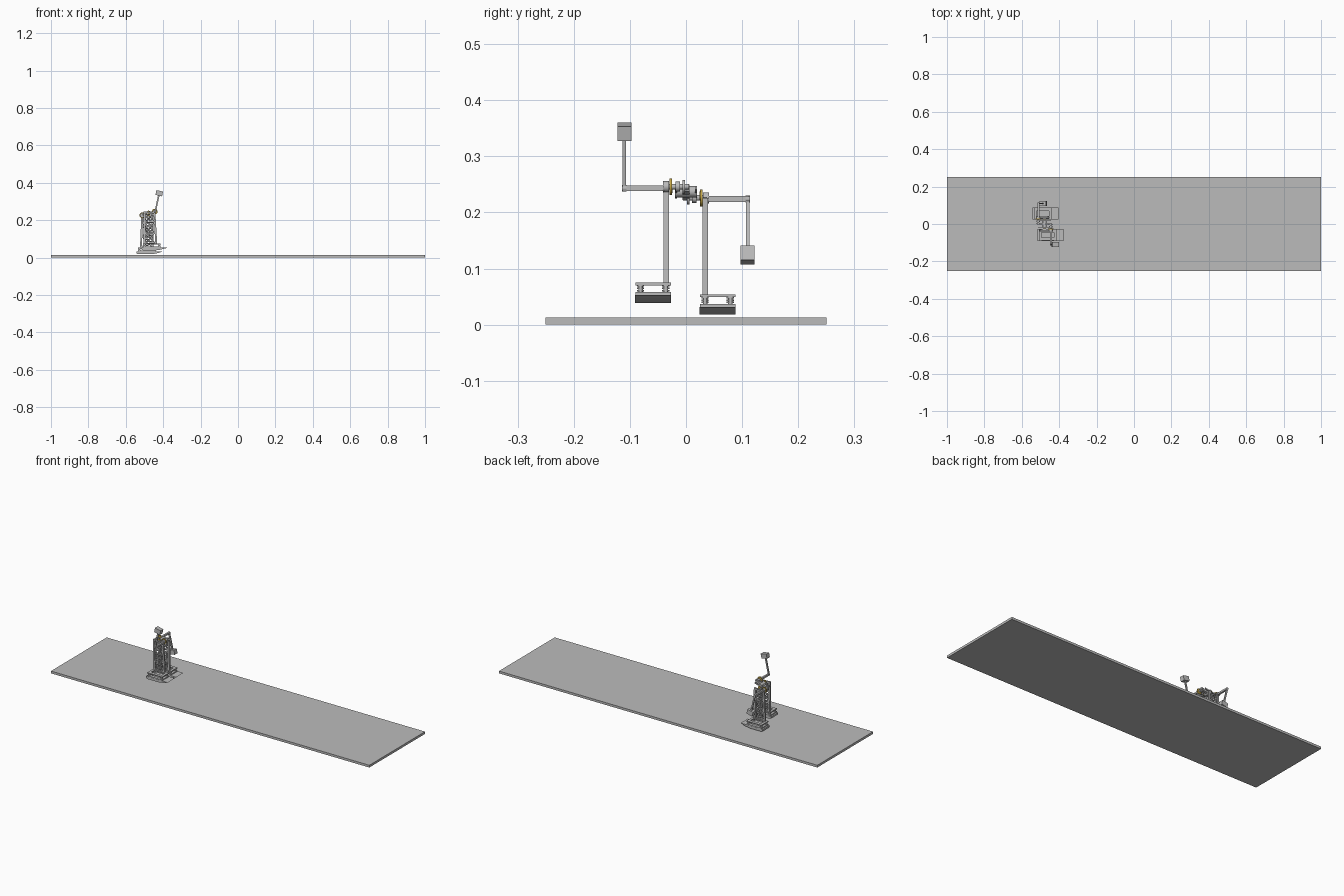
import bpy, bmesh, math
from mathutils import Vector, Matrix

cube = bpy.data.objects.get("Cube")
if cube:
    bpy.data.objects.remove(cube, do_unlink=True)


def material(name, rgb):
    m = bpy.data.materials.new(name)
    m.use_nodes = True
    m.diffuse_color = (*rgb, 1)
    m.node_tree.nodes["Principled BSDF"].inputs["Base Color"].default_value = (*rgb, 1)
    return m


GREY = material("light grey", (0.5, 0.5, 0.5))
GOLD = material("gold", (0.55, 0.38, 0.06))


def finish(name, bm, mat):
    bmesh.ops.recalc_face_normals(bm, faces=bm.faces)
    mesh = bpy.data.meshes.new(name)
    bm.to_mesh(mesh)
    bm.free()
    mesh.materials.append(mat)
    ob = bpy.data.objects.new(name, mesh)
    bpy.context.collection.objects.link(ob)
    return ob


def box(name, centre, size, mat=GREY, tilt=0):
    bm = bmesh.new()
    bmesh.ops.create_cube(bm, size=1)
    m = Matrix.Translation(centre) @ Matrix.Rotation(tilt, 4, 'Y') @ Matrix.Diagonal((*size, 1))
    bmesh.ops.transform(bm, matrix=m, verts=bm.verts)
    return finish(name, bm, mat)


def rod(name, a, b, r, mat=GREY, sides=16):
    a, b = Vector(a), Vector(b)
    bm = bmesh.new()
    bmesh.ops.create_cone(bm, cap_ends=True, segments=sides, radius1=r, radius2=r, depth=(b - a).length)
    turn = (b - a).to_track_quat('Z', 'Y').to_matrix().to_4x4()
    bmesh.ops.transform(bm, matrix=Matrix.Translation((a + b) / 2) @ turn, verts=bm.verts)
    ob = finish(name, bm, mat)
    for p in ob.data.polygons:
        p.use_smooth = len(p.vertices) == 4
    return ob


def bar(name, x1, z1, x2, z2, y, width, depth):
    """Flat bar in the xz plane between two points."""
    dx, dz = x2 - x1, z2 - z1
    return box(name, ((x1 + x2) / 2, y, (z1 + z2) / 2),
               (width, depth, math.hypot(dx, dz)), tilt=math.atan2(dx, dz))


def extrude_profile(name, pts, y1, y2):
    bm = bmesh.new()
    face = bm.faces.new([bm.verts.new((x, y1, z)) for x, z in pts])
    new = bmesh.ops.extrude_face_region(bm, geom=[face])["geom"]
    bmesh.ops.translate(bm, vec=(0, y2 - y1, 0), verts=[v for v in new if isinstance(v, bmesh.types.BMVert)])
    return finish(name, bm, GREY)


def ring(name, x, y, z, outer, inner, depth):
    bm = bmesh.new()
    n = 20
    loops = []
    for r, dy in ((outer, -depth), (outer, depth), (inner, depth), (inner, -depth)):
        loops.append([bm.verts.new((x + r * math.cos(i * math.tau / n), y + dy / 2,
                                    z + r * math.sin(i * math.tau / n))) for i in range(n)])
    for k in range(4):
        a, b = loops[k], loops[(k + 1) % 4]
        for i in range(n):
            j = (i + 1) % n
            bm.faces.new((a[i], a[j], b[j], b[i]))
    return finish(name, bm, GREY)


def foot(side, x, y, z):
    """Sole with upturned toe, spring suspension and ankle frame; x is the heel, z the bottom."""
    w = 0.064
    extrude_profile(side + "_sole",
                    [(x, z + 0.004), (x + 0.008, z), (x + 0.08, z), (x + 0.105, z + 0.004),
                     (x + 0.125, z + 0.009), (x + 0.138, z + 0.014), (x, z + 0.014)],
                    y - w / 2, y + w / 2)
    for level, h in (("lower", 0.0165), ("upper", 0.0335)):
        for s in (-1, 1):
            box(f"{side}_{level}_frame_rail", (x + 0.055, y + s * 0.0225, z + h), (0.095, 0.017, 0.005))
            box(f"{side}_{level}_frame_crossbar", (x + 0.055 + s * 0.04, y, z + h), (0.014, w - 0.001, 0.005))
    for sx in (-1, 1):
        for sy in (-1, 1):
            px, py = x + 0.055 + sx * 0.04, y + sy * 0.0225
            rod(side + "_spring_core", (px, py, z + 0.018), (px, py, z + 0.032), 0.004)
            for k in range(3):
                h = z + 0.0205 + k * 0.0042
                rod(side + "_spring_coil", (px, py, h), (px, py, h + 0.0025), 0.0065)


def leg(side, y, z1, z2, xb, xt):
    """Lattice leg made from two rails, diagonal braces and rings."""
    d = 0.010
    for s in (-1, 1):
        bar(side + "_leg_rail", xb + s * 0.031, z1, xt + s * 0.027, z2, y, 0.010, d)
    bays = 3
    step = (z2 - z1) / bays
    for k in range(bays + 1):
        z = min(max(z1 + k * step, z1 + 0.004), z2 - 0.004)
        box(side + "_leg_rung", ((xb + xt) / 2, y, z), (0.062, d * 0.8, 0.006))
        if k < bays:
            for s in (-1, 1):
                bar(side + "_leg_brace", xb - s * 0.028, z, xt + s * 0.028, z1 + (k + 1) * step, y, 0.004, d * 0.6)
            ring(side + "_leg_ring", (xb + xt) / 2, y, z1 + (k + 0.5) * step, 0.019, 0.014, d * 0.8)


# Ground track
box("track_plate", (0, 0, 0.0065), (2, 0.5, 0.013))

# Feet and legs
foot("right", -0.516, -0.0585, 0.039)
foot("left", -0.543, 0.0565, 0.018)
leg("right", -0.0355, 0.072, 0.246, -0.468, -0.474)
leg("left", 0.034, 0.052, 0.226, -0.488, -0.485)

# Hip joints: gold gears on shafts joined by a crank
hips = (("right", -0.445, -1, 0.246), ("left", -0.512, 1, 0.226))
for side, x, s, z in hips:
    rod(side + "_hip_shaft", (x, s * 0.041, z), (x, -s * 0.005, z), 0.005)
    rod(side + "_hip_gear", (x, s * 0.025, z), (x, s * 0.029, z), 0.015, GOLD, 20)
    rod(side + "_hip_collar", (x, s * 0.011, z), (x, s * 0.019, z), 0.009)
    rod(side + "_hip_flange", (x, s * 0.002, z), (x, s * 0.006, z), 0.012)
    rod(side + "_hip_bearing", (x, s * 0.030, z), (x, s * 0.041, z), 0.010)
bar("hip_crank", -0.512, 0.228, -0.445, 0.244, 0, 0.012, 0.012)
for s in (-1, 1):
    bar("hip_link", -0.512, 0.228, -0.445, 0.244, s * 0.018, 0.007, 0.004)
rod("hip_motor", (-0.478, -0.02, 0.237), (-0.478, 0.02, 0.237), 0.010)
for s, z in ((-1, 0.243), (1, 0.229)):
    rod("idler_gear", (-0.478, s * 0.024, z), (-0.478, s * 0.027, z), 0.008, GOLD)

# Balancing arms with end weights
for side, x, s, z, tx, tz in (("right", -0.443, -1, 0.243, -0.421, 0.344),
                              ("left", -0.510, 1, 0.224, -0.486, 0.124)):
    tilt = math.atan2(tx - x, abs(tz - z)) * (1 if tz > z else -1)
    y = s * 0.110
    box(side + "_arm_beam", (x, s * 0.075, z), (0.010, 0.074, 0.010))
    rod(side + "_arm_elbow", (x, y - 0.004, z), (x, y + 0.004, z), 0.006)
    bar(side + "_forearm", x, z, tx, tz, y, 0.008, 0.007)
    box(side + "_balance_weight", (tx, y, tz), (0.036, 0.025, 0.026), tilt=tilt)
